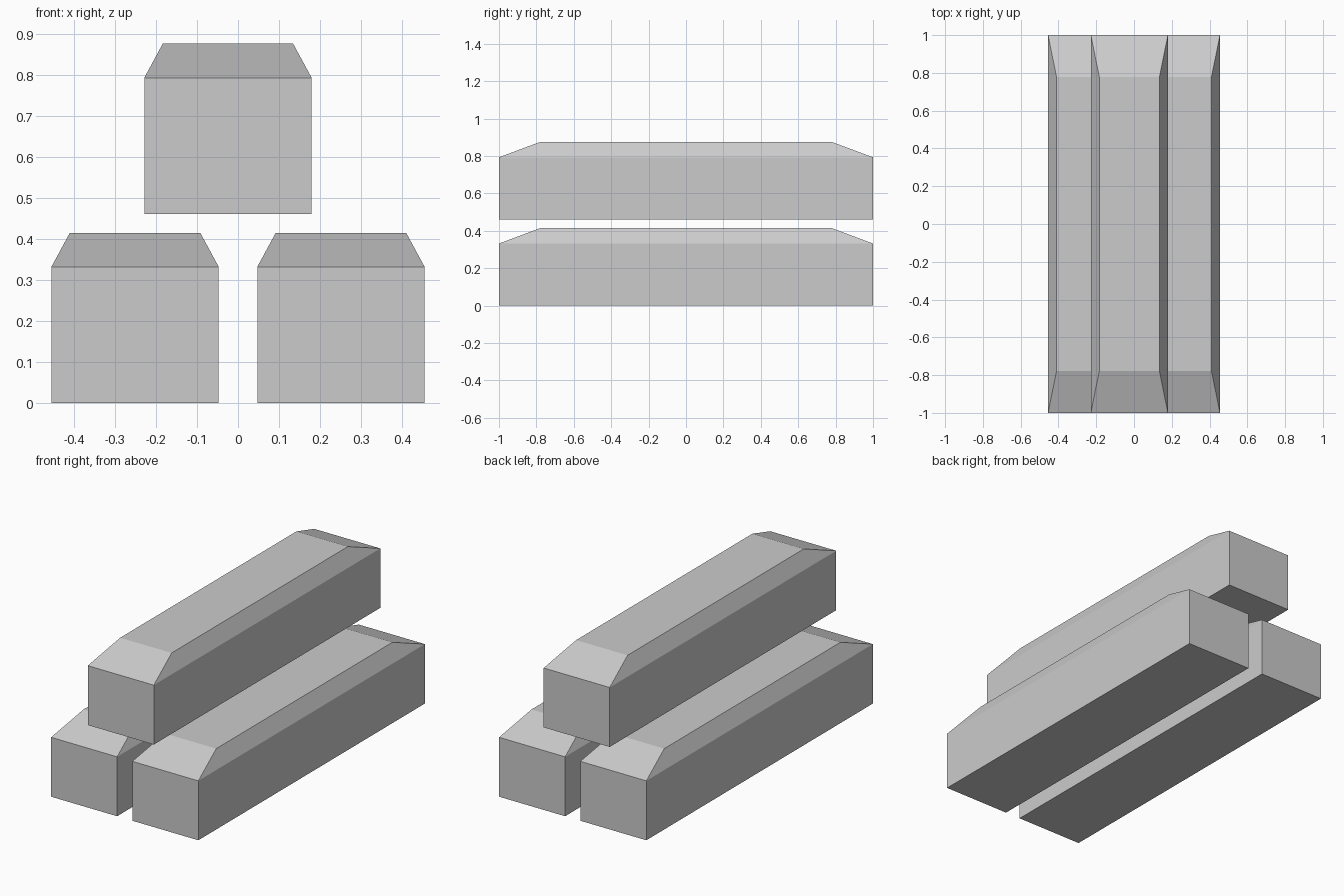
import bpy, bmesh

if "Cube" in bpy.data.objects:
    bpy.data.objects.remove(bpy.data.objects["Cube"])

HALF_W, HALF_L = 0.204, 1.0
TOP_HALF_W, TOP_HALF_L = 0.159, 0.778
BODY_H, FULL_H = 0.332, 0.415


def make_bar(name, x, z):
    """Rectangular bar with a tapered top."""
    bm = bmesh.new()
    # straight-sided body
    bmesh.ops.create_cube(bm, size=2)
    for v in bm.verts:
        v.co.x *= HALF_W
        v.co.y *= HALF_L
        v.co.z = BODY_H if v.co.z > 0 else 0
    # tapered cap raised from the top face
    bm.normal_update()
    top = max(bm.faces, key=lambda f: f.calc_center_median().z)
    cap = bmesh.ops.extrude_discrete_faces(bm, faces=[top])["faces"][0]
    for v in cap.verts:
        v.co.x *= TOP_HALF_W / HALF_W
        v.co.y *= TOP_HALF_L / HALF_L
        v.co.z = FULL_H
    bmesh.ops.recalc_face_normals(bm, faces=bm.faces[:])
    mesh = bpy.data.meshes.new(name)
    bm.to_mesh(mesh)
    bm.free()
    obj = bpy.data.objects.new(name, mesh)
    obj.location = (x, 0, z)
    bpy.context.collection.objects.link(obj)


# two bars below, one stacked slightly off centre
make_bar("left_bar", -0.251, 0)
make_bar("right_bar", 0.251, 0)
make_bar("top_bar", -0.0245, 0.461)
